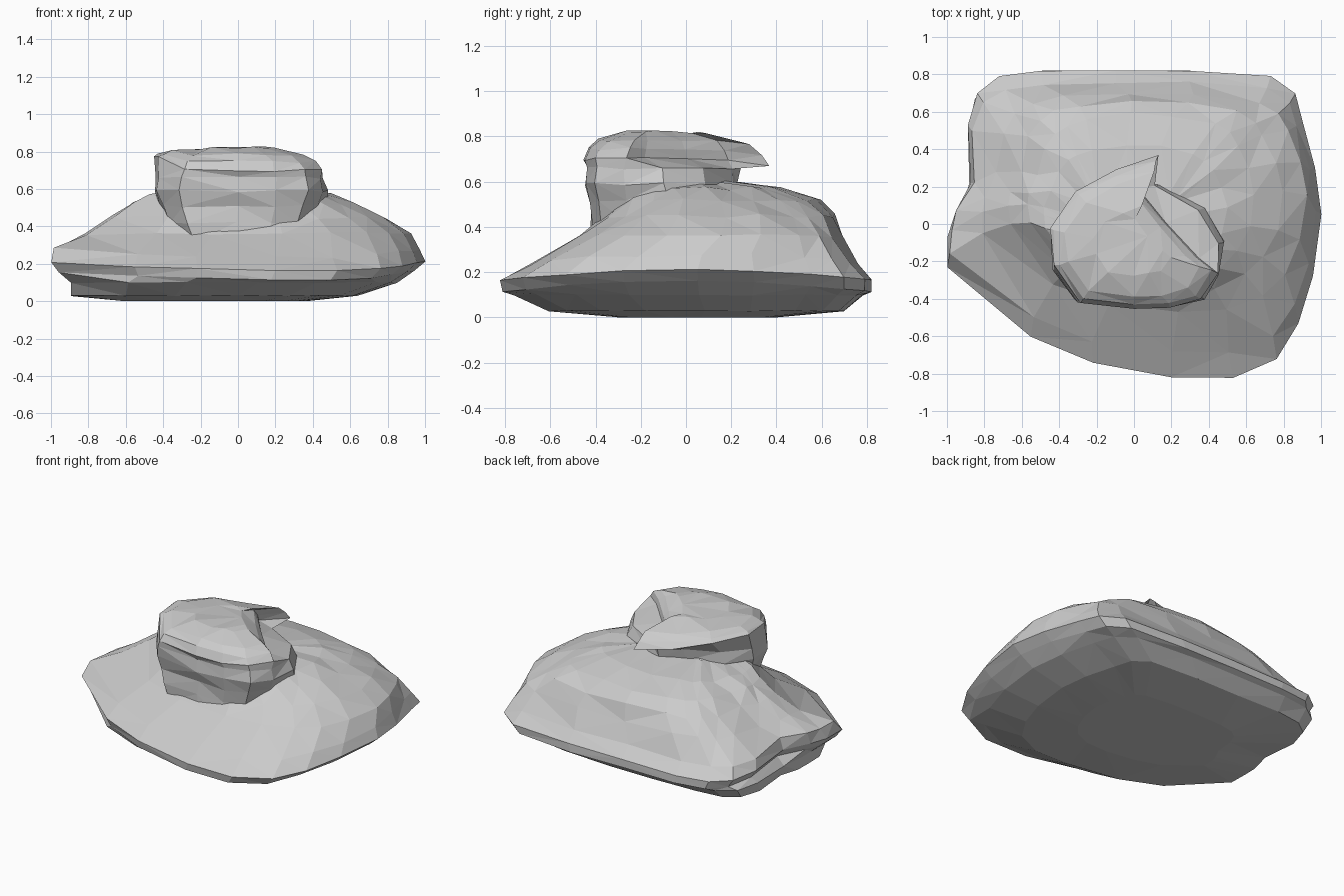
import bpy, bmesh, math, random
from mathutils import Vector

random.seed(4)
cube = bpy.data.objects.get("Cube")
if cube:
    bpy.data.objects.remove(cube, do_unlink=True)

stone = bpy.data.materials.new("stone grey")
stone.use_nodes = True
GREY = (0.6, 0.6, 0.6, 1)
stone.diffuse_color = GREY
stone.node_tree.nodes["Principled BSDF"].inputs["Base Color"].default_value = GREY


def loft(name, rings):
    """Skin a stack of equal rings with triangles and cap both ends."""
    bm = bmesh.new()
    loops = [[bm.verts.new(p) for p in ring] for ring in rings]
    n = len(loops[0])
    for a, b in zip(loops, loops[1:]):
        for i in range(n):
            j = (i + 1) % n
            bm.faces.new((a[i], a[j], b[j], b[i]))
    bm.faces.new(loops[0][::-1])
    bm.faces.new(loops[-1])
    bmesh.ops.recalc_face_normals(bm, faces=bm.faces)
    bmesh.ops.triangulate(bm, faces=bm.faces)
    mesh = bpy.data.meshes.new(name)
    bm.to_mesh(mesh)
    bm.free()
    mesh.materials.append(stone)
    obj = bpy.data.objects.new(name, mesh)
    bpy.context.collection.objects.link(obj)
    return obj


def rough(p, amount):
    return p + Vector([random.uniform(-amount, amount) for _ in range(3)])


# Broad slab: one plan outline fitted to the extents of each layer
PLAN = [(-1, -.23), (-.55, -.6), (-.22, -.74), (.2, -.82), (.53, -.82),
        (.76, -.72), (.88, -.53), (.96, -.28), (1, .05), (.97, .3),
        (.9, .55), (.86, .7), (.73, .79), (.3, .82), (-.1, .82), (-.5, .82),
        (-.72, .79), (-.84, .7), (-.89, .53), (-.87, .22), (-.96, .05), (-1, -.07)]
# z, x min, x max, y min, y max, roundness
LAYERS = [(0, -.6, .36, -.3, .4, .2), (.03, -.96, .64, -.61, .7, 0),
          (.1, -1, .85, -.76, .78, 0), (.16, -.96, .94, -.81, .82, 0),
          (.21, -1, 1, -.82, .82, 0), (.28, -.98, .98, -.69, .76, .1),
          (.36, -.82, .93, -.48, .7, .3), (.45, -.67, .8, -.37, .66, .5),
          (.52, -.57, .65, -.32, .59, .6), (.57, -.48, .5, -.28, .42, .7),
          (.6, -.3, .3, -.25, .2, .7)]
slab = []
for z, x0, x1, y0, y1, soft in LAYERS:
    ring = []
    for x, y in PLAN:
        y /= .82
        k = 1 + soft * (1 / math.hypot(x, y) - 1)
        # the rim dips toward front and back
        dip = .045 * y * y if .1 < z < .3 else 0
        p = Vector(((x0 + x1) / 2 + x * k * (x1 - x0) / 2,
                    (y0 + y1) / 2 + y * k * (y1 - y0) / 2, z - dip))
        # the foot is cut straight under the overhanging side
        if z < .12:
            p.x = max(p.x, -.89)
        ring.append(rough(p, .01 if z > .25 else .003))
    slab.append(ring)
for p in slab[0]:
    p.z = 0
loft("rock_slab", slab)

# Knob: narrow neck outline blending to a cap whose back curls into a spike
NECK = [(-.43, -.1), (-.41, -.25), (-.3, -.4), (0, -.43), (.2, -.43), (.36, -.39),
        (.44, -.27), (.49, -.08), (.4, .1), (.15, .2), (.02, .18), (-.12, .14), (-.32, .05)]
CAP = [(-.46, -.03), (-.43, -.22), (-.29, -.42), (0, -.45), (.2, -.45), (.36, -.4),
       (.45, -.26), (.35, -.18), (.18, .01), (.03, .19), (.135, .37), (-.1, .29), (-.32, .18)]
# z, blend to cap, scale in x, scale in y
STEPS = [(.32, 0, .78, .96), (.42, 0, .88, .97), (.51, 0, .97, .97), (.59, .15, 1.04, 1.03),
         (.66, .3, 1.01, 1.02), (.7, 1, .99, .99), (.745, 1, .92, .93),
         (.785, 1, .8, .8), (.82, 1, .45, .45)]
knob = []
for z, t, sx, sy in STEPS:
    ring = []
    for a, b in zip(NECK, CAP):
        p = Vector((*a, z)).lerp(Vector((*b, z)), t)
        p.x = -.02 + (p.x + .02) * sx
        p.y = -.12 + (p.y + .12) * sy
        if t == 1:
            # the rim climbs around the side and drops toward the spike
            climb = min(1, max(0, -p.x / .3)) * (p.y > -.25)
            p.z += .6 * climb * (.82 - z) - .08 * max(0, p.y - .05)
        ring.append(rough(p, .008))
    knob.append(ring)
loft("rock_knob", knob)
